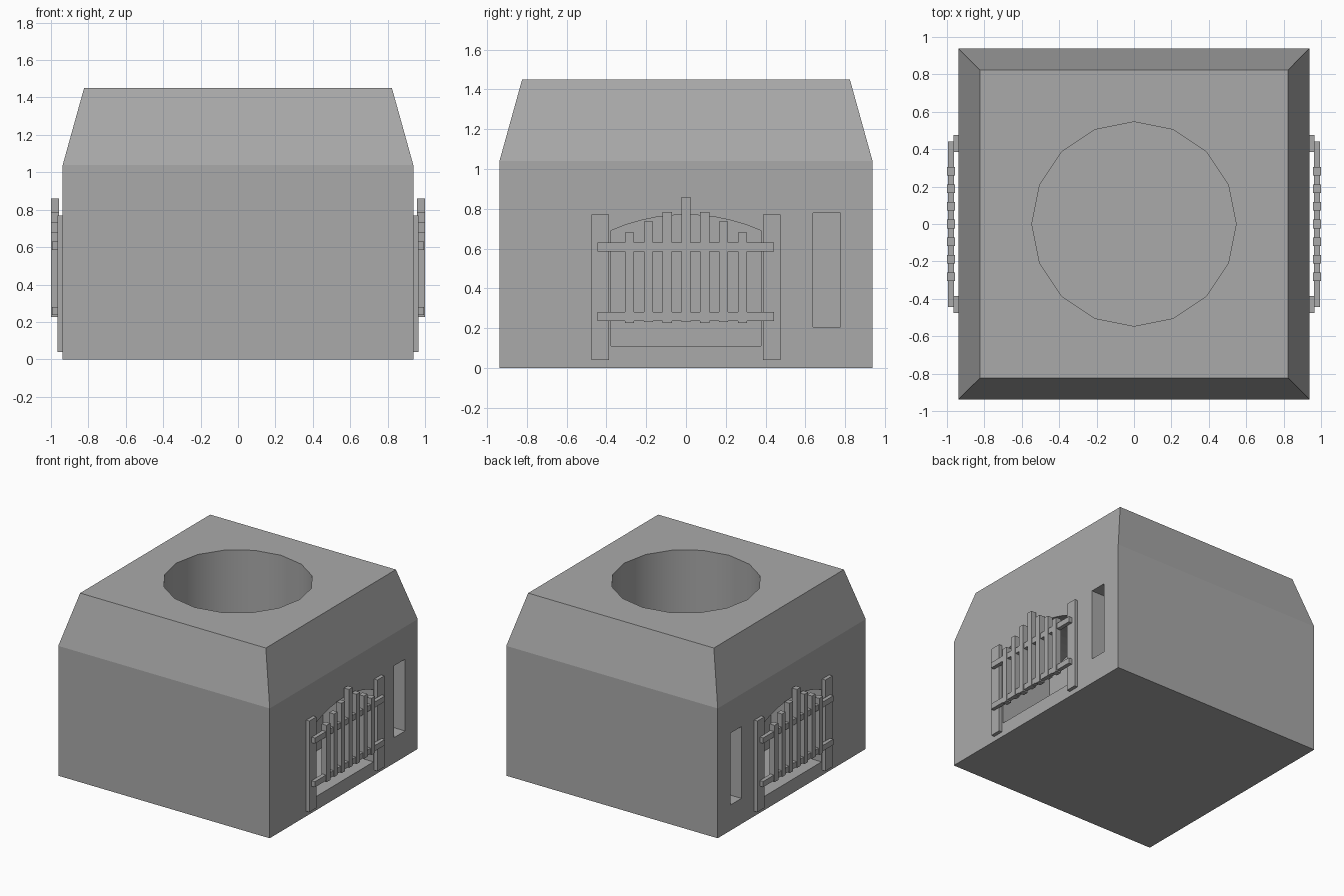
import bpy
import bmesh
from math import sqrt

cube = bpy.data.objects.get("Cube")
if cube:
    bpy.data.objects.remove(cube, do_unlink=True)

STONE = (0.4, 0.4, 0.4, 1)
stone = bpy.data.materials.new("grey_stone")
stone.use_nodes = True
stone.diffuse_color = STONE
stone.node_tree.nodes["Principled BSDF"].inputs["Base Color"].default_value = STONE


def finish(name, bm):
    bmesh.ops.recalc_face_normals(bm, faces=bm.faces)
    mesh = bpy.data.meshes.new(name)
    bm.to_mesh(mesh)
    bm.free()
    mesh.materials.append(stone)
    obj = bpy.data.objects.new(name, mesh)
    bpy.context.collection.objects.link(obj)
    return obj


def add_box(bm, x, y, z):
    """Add a box given its (low, high) range on each axis."""
    verts = bmesh.ops.create_cube(bm, size=1)["verts"]
    for v in verts:
        v.co = [r[0] if c < 0 else r[1] for c, r in zip(v.co, (x, y, z))]


def box(name, x, y, z):
    bm = bmesh.new()
    add_box(bm, x, y, z)
    return finish(name, bm)


def side_x(side, near, far):
    return tuple(sorted((side * near, side * far)))


def cut(target, cutter):
    cutter.hide_render = True
    mod = target.modifiers.new("cut", 'BOOLEAN')
    mod.operation = 'DIFFERENCE'
    mod.solver = 'EXACT'
    mod.object = cutter
    bpy.context.view_layer.objects.active = target
    bpy.ops.object.modifier_apply(modifier=mod.name)
    bpy.data.objects.remove(cutter, do_unlink=True)


# Body: square block whose upper part tapers inward
WALL, TOP, HEIGHT = 0.937, 0.823, 1.45
bm = bmesh.new()
rings = []
for half, z in ((WALL, 0), (WALL, 1.04), (TOP, HEIGHT)):
    rings.append([bm.verts.new((half * sx, half * sy, z))
                  for sx, sy in ((-1, -1), (1, -1), (1, 1), (-1, 1))])
for low, high in zip(rings, rings[1:]):
    for i in range(4):
        j = (i + 1) % 4
        bm.faces.new((low[i], low[j], high[j], high[i]))
bm.faces.new(rings[0])
bm.faces.new(rings[-1])
body = finish("body", bm)

# Round shaft sunk into the top, with smooth walls
bm = bmesh.new()
bmesh.ops.create_cone(bm, cap_ends=True, segments=16, radius1=0.546, radius2=0.546, depth=1)
for v in bm.verts:
    v.co.z = 0.8 if v.co.z < 0 else HEIGHT + 0.2
for f in bm.faces:
    f.smooth = abs(f.normal.z) < 0.5
cut(body, finish("shaft_cutter", bm))


def arch_cutter(side):
    """Doorway prism with a shallow arched head."""
    half, spring, rise, steps = 0.377, 0.69, 0.08, 10
    radius = (half ** 2 + rise ** 2) / (2 * rise)
    profile = [(-half, 0.11), (half, 0.11)]
    for i in range(steps + 1):
        y = half - 2 * half * i / steps
        profile.append((y, spring + rise - radius + sqrt(radius ** 2 - y ** 2)))
    bm = bmesh.new()
    face = bm.faces.new([bm.verts.new((side * 0.49, y, z)) for y, z in profile])
    new = bmesh.ops.extrude_face_region(bm, geom=[face])["geom"]
    moved = [g for g in new if isinstance(g, bmesh.types.BMVert)]
    bmesh.ops.translate(bm, verts=moved, vec=(side * 0.6, 0, 0))
    return finish("doorway_cutter", bm)


for side, label in ((1, "left"), (-1, "right")):
    # Arched doorway and narrow slot recessed into the side wall
    cut(body, arch_cutter(side))
    cut(body, box("slot_cutter", side_x(side, 0.7, 1.1), (0.637, 0.777), (0.205, 0.78)))

    # Gate posts either side of the doorway
    for end, where in ((-1, "front"), (1, "back")):
        box(f"{label}_{where}_post", side_x(side, WALL - 0.005, 0.965),
            tuple(sorted((end * 0.386, end * 0.475))), (0.04, 0.77))

    # Horizontal gate rails
    for where, z in (("lower", 0.236), ("upper", 0.585)):
        box(f"{label}_{where}_rail", side_x(side, 0.962, 0.994),
            (-0.445, 0.442), (z, z + 0.045))

    # Pickets rising towards the middle
    bm = bmesh.new()
    tops = (0.86, 0.785, 0.735, 0.68)
    for i in range(-3, 4):
        y = i * 0.0943
        bottom = 0.225 if i % 2 else 0.231
        add_box(bm, side_x(side, 0.956, 1.0), (y - 0.0228, y + 0.0228), (bottom, tops[abs(i)]))
    finish(f"{label}_pickets", bm)
